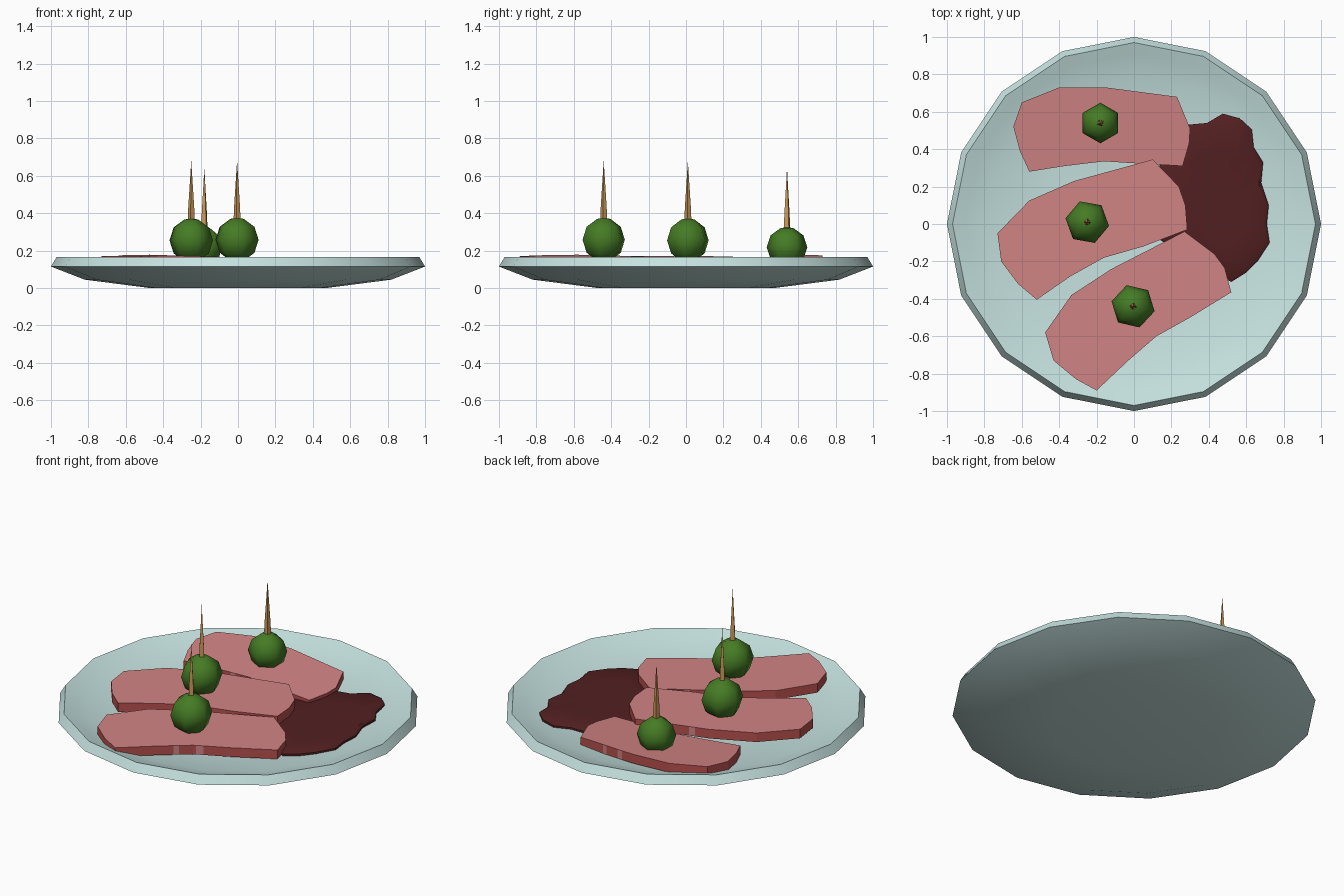
import bpy, bmesh, math
from mathutils import Vector

if "Cube" in bpy.data.objects:
    bpy.data.objects.remove(bpy.data.objects["Cube"])


def material(name, rgb):
    m = bpy.data.materials.new(name)
    m.diffuse_color = (*rgb, 1)
    m.use_nodes = True
    m.node_tree.nodes["Principled BSDF"].inputs["Base Color"].default_value = m.diffuse_color
    return m


PLATE = material("pale_blue_ceramic", (0.56, 0.76, 0.74))
MEAT = material("pink_meat", (0.64, 0.23, 0.23))
EDGE = material("red_meat_edge", (0.47, 0.08, 0.075))
SAUCE = material("dark_red_sauce", (0.085, 0.014, 0.015))
OLIVE = material("olive_green", (0.06, 0.2, 0.018))
WOOD = material("light_wood", (0.6, 0.32, 0.1))


def finish(bm, name, mats, smooth=None):
    bmesh.ops.recalc_face_normals(bm, faces=bm.faces)
    me = bpy.data.meshes.new(name)
    bm.to_mesh(me)
    bm.free()
    ob = bpy.data.objects.new(name, me)
    bpy.context.collection.objects.link(ob)
    for m in mats:
        me.materials.append(m)
    if smooth:
        bpy.ops.object.select_all(action='DESELECT')
        ob.select_set(True)
        bpy.context.view_layer.objects.active = ob
        bpy.ops.object.shade_smooth_by_angle(angle=math.radians(smooth))
    return ob


def lathe(name, profile, sides, mat, centre=(0, 0, 0), turn=0, smooth=None):
    """Revolve (radius, z) points; radius 0 becomes a single pole."""
    bm = bmesh.new()
    rings = []
    for r, z in profile:
        n = sides if r > 0 else 1
        rings.append([bm.verts.new((centre[0] + r * math.cos(turn + math.tau * i / sides),
                                    centre[1] + r * math.sin(turn + math.tau * i / sides),
                                    centre[2] + z)) for i in range(n)])
    for a, b in zip(rings, rings[1:]):
        for i in range(sides):
            quad = [a[i % len(a)], a[(i + 1) % len(a)], b[(i + 1) % len(b)], b[i % len(b)]]
            bm.faces.new(list(dict.fromkeys(quad)))
    return finish(bm, name, [mat], smooth)


# Plate
INNER = [(0.97, 0.165), (0.91, 0.145), (0.8, 0.108), (0.5, 0.08), (0, 0.075)]
lathe("plate", [(0, 0), (0.47, 0.0), (0.82, 0.045), (1.0, 0.115)] + INNER, 16, PLATE, smooth=60)


def plate_height(r):
    for (r1, z1), (r0, z0) in zip(INNER, INNER[1:]):
        if r >= r0:
            return z0 + (z1 - z0) * (r - r0) / (r1 - r0)


# Sauce pool: thin sheet following the inside of the plate
pool = [(0.28, 0.53), (0.39, 0.54), (0.475, 0.59), (0.565, 0.565), (0.63, 0.505), (0.64, 0.41),
        (0.69, 0.33), (0.68, 0.22), (0.72, 0.1), (0.71, 0), (0.725, -0.1), (0.66, -0.2),
        (0.6, -0.26), (0.52, -0.31), (0.4, -0.25), (0.25, -0.15), (0.13, -0.08), (0.1, 0.1),
        (0.13, 0.3), (0.2, 0.42)]
mid = Vector((0.42, 0.14))
bm = bmesh.new()
levels = []
for scale, lift in [(1, -0.01), (1, 0.012), (0.95, 0.024), (0.6, 0.03)]:
    ring = []
    for p in pool:
        q = mid + (Vector(p) - mid) * scale
        ring.append(bm.verts.new((q.x, q.y, plate_height(q.length) + lift)))
    levels.append(ring)
n = len(pool)
for a, b in zip(levels, levels[1:]):
    for i in range(n):
        bm.faces.new((a[i], a[(i + 1) % n], b[(i + 1) % n], b[i]))
hub = bm.verts.new((mid.x, mid.y, 0.115))
for i in range(n):
    bm.faces.new((levels[-1][i], levels[-1][(i + 1) % n], hub))
finish(bm, "sauce_pool", [SAUCE], smooth=40)


# Meat slices: outlines start at the front left corner and run clockwise
def meat_slice(name, outline, top, thick=0.055):
    fat = {5: [(0.2, 0.28), (0.5, 0.57)], 10: [(0.72, 0.92)], 11: [(0.4, 0.55)]}
    pts, mats = [], []
    for i, p in enumerate(outline):
        a, b = Vector(p), Vector(outline[(i + 1) % len(outline)])
        pts.append(a)
        mats.append(1)
        for t0, t1 in fat.get(i, []):          # pale streaks on the cut edge
            pts += [a.lerp(b, t0), a.lerp(b, t1)]
            mats += [0, 1]
    bm = bmesh.new()
    up = [bm.verts.new((p.x, p.y, top(p.x, p.y))) for p in pts]
    low = [bm.verts.new((p.x, p.y, top(p.x, p.y) - thick)) for p in pts]
    n = len(pts)
    for i in range(n):
        f = bm.faces.new((up[i], up[(i + 1) % n], low[(i + 1) % n], low[i]))
        f.material_index = mats[i]
    bm.faces.new(up)
    bm.faces.new(low[::-1])
    finish(bm, name, [MEAT, EDGE])


meat_slice("back_meat_slice",
           [(-0.56, 0.28), (-0.61, 0.39), (-0.645, 0.52), (-0.6, 0.65), (-0.4, 0.73), (-0.15, 0.73),
            (0.23, 0.68), (0.3, 0.51), (0.295, 0.43), (0.26, 0.31), (0, 0.325), (-0.16, 0.335),
            (-0.37, 0.31)],
           lambda x, y: 0.152 - 0.04 * (x + 0.18) + 0.06 * (y - 0.5))
meat_slice("middle_meat_slice",
           [(-0.52, -0.405), (-0.62, -0.32), (-0.71, -0.2), (-0.73, -0.05), (-0.56, 0.125),
            (-0.32, 0.23), (0.1, 0.345), (0.24, 0.2), (0.275, 0.1), (0.285, -0.03), (0.05, -0.12),
            (-0.16, -0.18), (-0.34, -0.28)],
           lambda x, y: 0.165 - 0.01 * x)
meat_slice("front_meat_slice",
           [(-0.2, -0.89), (-0.31, -0.83), (-0.43, -0.73), (-0.475, -0.58), (-0.335, -0.38),
            (-0.12, -0.24), (0.27, -0.04), (0.43, -0.16), (0.485, -0.235), (0.52, -0.365),
            (0.3, -0.5), (0.12, -0.6), (-0.03, -0.73)],
           lambda x, y: 0.164 - 0.03 * x)

# Olives with cocktail sticks
R = 0.118
ball = [(0, R * 0.98)] + [(R * math.sin(math.radians(a)), R * math.cos(math.radians(a)))
                          for a in (18, 54, 90, 126, 162)] + [(0, -R * 0.98)]
for name, x, y, z, turn, s in [("back", -0.18, 0.54, 0.218, 30, 0.92),
                               ("middle", -0.25, 0.01, 0.255, -10, 1),
                               ("front", -0.005, -0.44, 0.258, -13, 1)]:
    lathe(name + "_olive", [(r * s, h * s) for r, h in ball], 6, OLIVE, (x, y, z),
          math.radians(turn), smooth=70)
    lathe(name + "_stick", [(0, 0), (0.024, 0), (0.016, 0.18), (0, 0.425)], 4, WOOD, (x, y, z),
          math.radians(turn), smooth=None)
